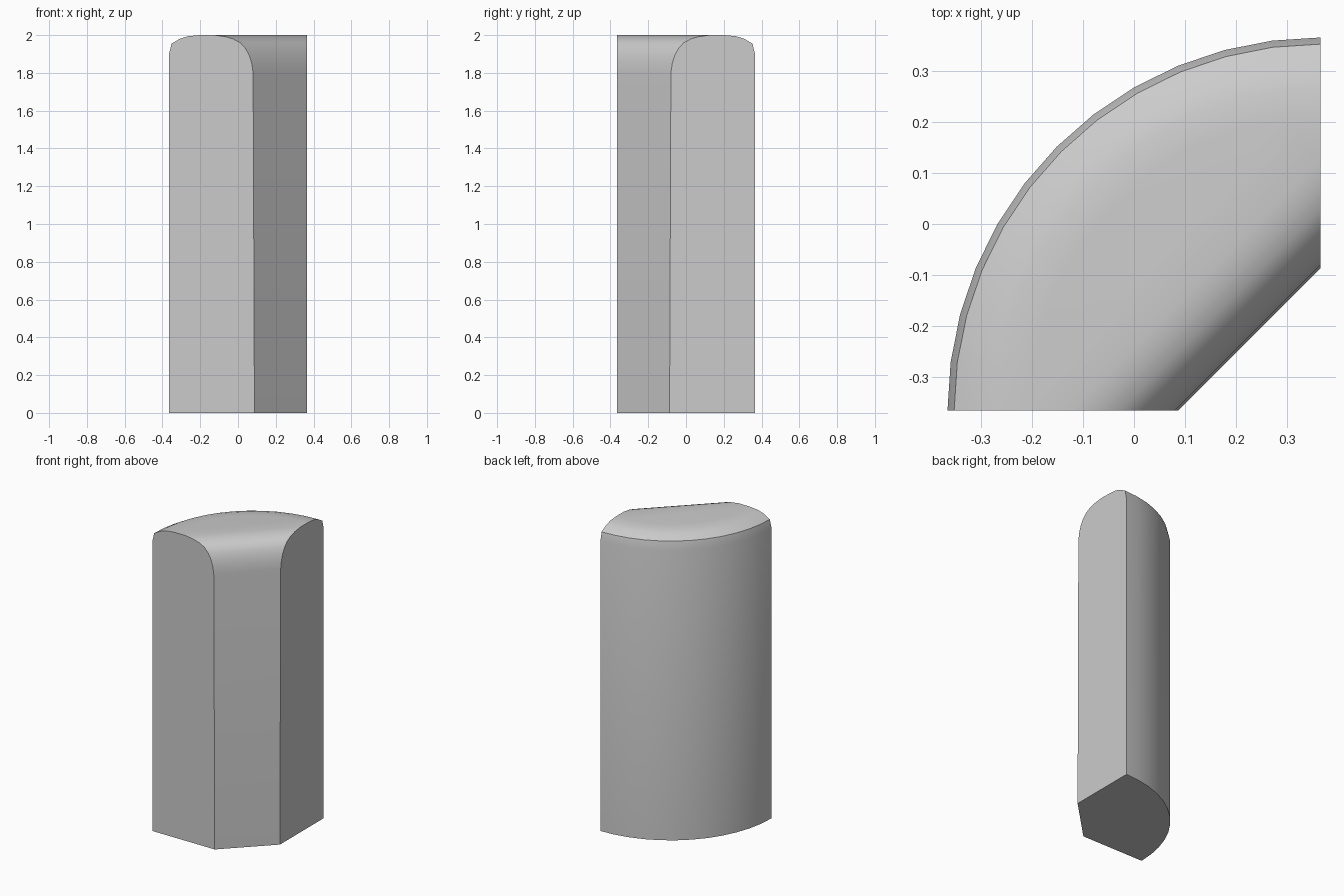
import bpy
import bmesh
import math
from mathutils import Vector

cube = bpy.data.objects.get("Cube")
if cube:
    bpy.data.objects.remove(cube, do_unlink=True)

HALF = 0.365
AXIS = Vector((HALF, -HALF, 0))
CHORD = Vector((0.087, -HALF, 0))              # foot of the diagonal face
INWARD = Vector((-1, 1, 0)).normalized()       # away from the diagonal face

stone = bpy.data.materials.new("plain_grey")
stone.use_nodes = True
grey = (0.6, 0.6, 0.6, 1)
stone.diffuse_color = grey
stone.node_tree.nodes["Principled BSDF"].inputs["Base Color"].default_value = grey


def slice_off(bm, point, normal):
    """Cut away everything on the normal side and cap the opening."""
    bmesh.ops.bisect_plane(bm, geom=bm.verts[:] + bm.edges[:] + bm.faces[:],
                           dist=1e-5, plane_co=point, plane_no=normal, clear_outer=True)
    rim = [e for e in bm.edges if e.is_boundary]
    if rim:
        bmesh.ops.holes_fill(bm, edges=rim, sides=0)


bm = bmesh.new()

# Round column with a softened upper rim
rim_profile = [(0, 0), (0.73, 0), (0.73, 1.9), (0.717, 1.955),
               (0.67, 1.982), (0.63, 1.994), (0.57, 2), (0, 2)]
verts = [bm.verts.new(AXIS + Vector((-r, 0, z))) for r, z in rim_profile]
edges = [bm.edges.new(pair) for pair in zip(verts, verts[1:])]
bmesh.ops.spin(bm, geom=verts + edges, cent=AXIS, axis=(0, 0, 1),
               angle=2 * math.pi, steps=48)
bmesh.ops.remove_doubles(bm, verts=bm.verts[:], dist=1e-4)
bmesh.ops.recalc_face_normals(bm, faces=bm.faces[:])

# Two straight sides leave a quarter of the column
slice_off(bm, AXIS, Vector((1, 0, 0)))
slice_off(bm, AXIS, Vector((0, -1, 0)))

# Diagonal face with a rounded shoulder, cut facet by facet
shoulder = [(0, 0), (0.005, 1.8), (0.01, 1.85), (0.02, 1.895), (0.034, 1.93),
            (0.053, 1.96), (0.08, 1.98), (0.11, 1.992), (0.15, 2)]
for (d0, z0), (d1, z1) in zip(shoulder, shoulder[1:]):
    normal = Vector((0, 0, d1 - d0)) - INWARD * (z1 - z0)
    slice_off(bm, CHORD + INWARD * d0 + Vector((0, 0, z0)), normal.normalized())

# Clean the flat areas into single faces
bmesh.ops.remove_doubles(bm, verts=bm.verts[:], dist=1e-4)
bmesh.ops.dissolve_limit(bm, angle_limit=math.radians(0.5),
                         verts=bm.verts[:], edges=bm.edges[:])
bmesh.ops.recalc_face_normals(bm, faces=bm.faces[:])

mesh = bpy.data.meshes.new("corner_block")
bm.to_mesh(mesh)
bm.free()
mesh.materials.append(stone)
block = bpy.data.objects.new("corner_block", mesh)
bpy.context.collection.objects.link(block)

bpy.ops.object.select_all(action='DESELECT')
block.select_set(True)
bpy.context.view_layer.objects.active = block
bpy.ops.object.shade_smooth_by_angle(angle=math.radians(40))
